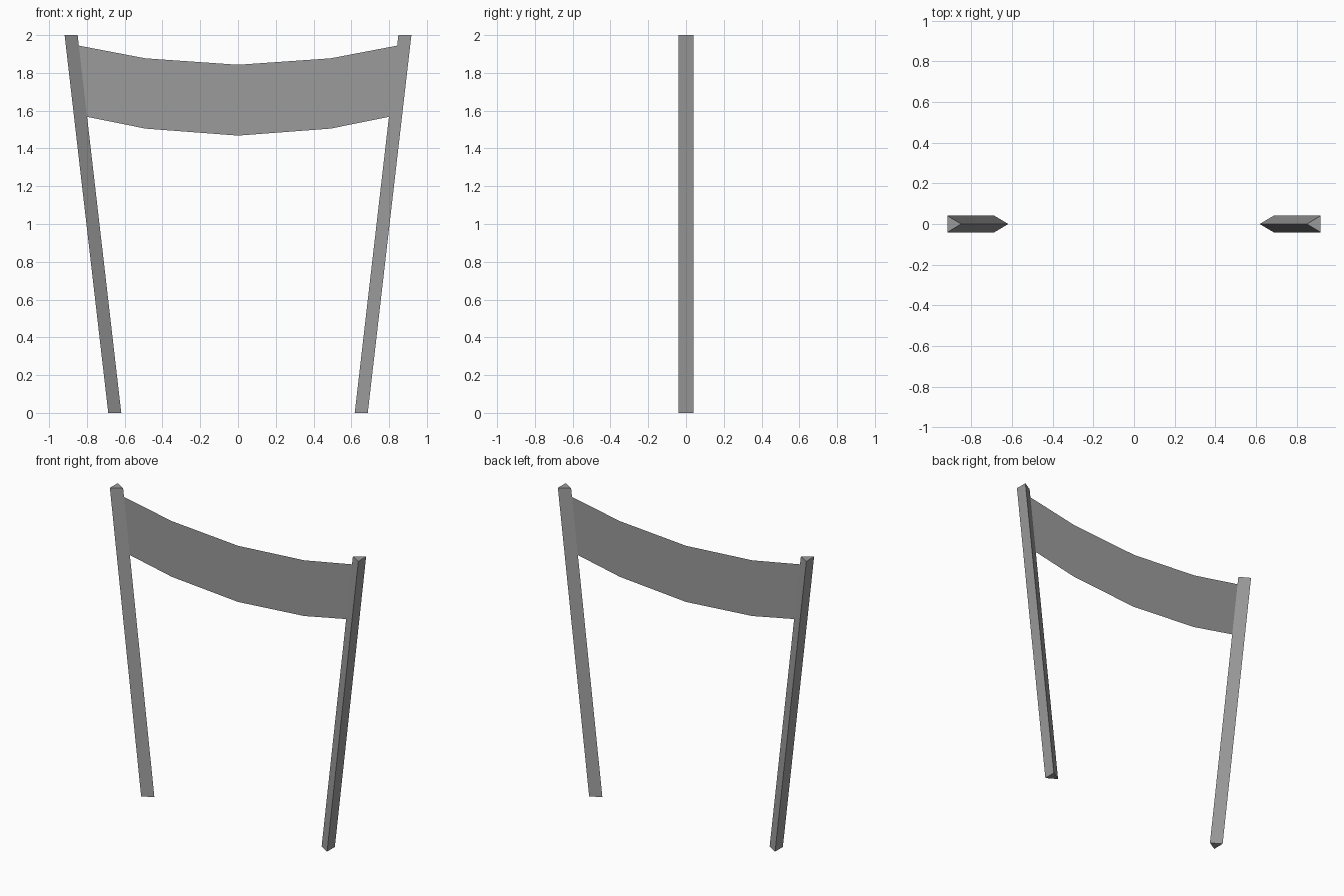
import bpy
import bmesh

if "Cube" in bpy.data.objects:
    bpy.data.objects.remove(bpy.data.objects["Cube"])

grey = bpy.data.materials.new("dark_grey")
grey.diffuse_color = (0.33, 0.33, 0.33, 1)
grey.use_nodes = True
grey.node_tree.nodes["Principled BSDF"].inputs["Base Color"].default_value = grey.diffuse_color


def make_mesh(name, verts, faces):
    mesh = bpy.data.meshes.new(name)
    mesh.from_pydata(verts, [], faces)
    bm = bmesh.new()
    bm.from_mesh(mesh)
    bmesh.ops.recalc_face_normals(bm, faces=bm.faces)
    bm.to_mesh(mesh)
    bm.free()
    mesh.materials.append(grey)
    bpy.context.collection.objects.link(bpy.data.objects.new(name, mesh))


# Leaning posts: triangular prisms with the sharp edge facing inward
def make_post(name, side):
    ring = [(0, -0.041), (0, 0.041), (-0.069, 0)]
    verts = [(side * (outer + dx), y, z)
             for outer, z in ((0.687, 0), (0.918, 2)) for dx, y in ring]
    faces = [(0, 2, 1), (3, 4, 5), (0, 1, 4, 3), (1, 2, 5, 4), (2, 0, 3, 5)]
    make_mesh(name, verts, faces)


make_post("left_post", -1)
make_post("right_post", 1)

# Sagging banner: a thin sheet hung between the inner edges of the posts
top = [(-0.846, 1.945), (-0.49, 1.877), (0, 1.843), (0.49, 1.877), (0.846, 1.945)]
bottom = [(-0.802, 1.568), (-0.49, 1.505), (0, 1.468), (0.49, 1.505), (0.802, 1.568)]
n = len(top)
make_mesh("banner", [(x, 0, z) for x, z in bottom + top],
          [(i, i + 1, n + i + 1, n + i) for i in range(n - 1)])
